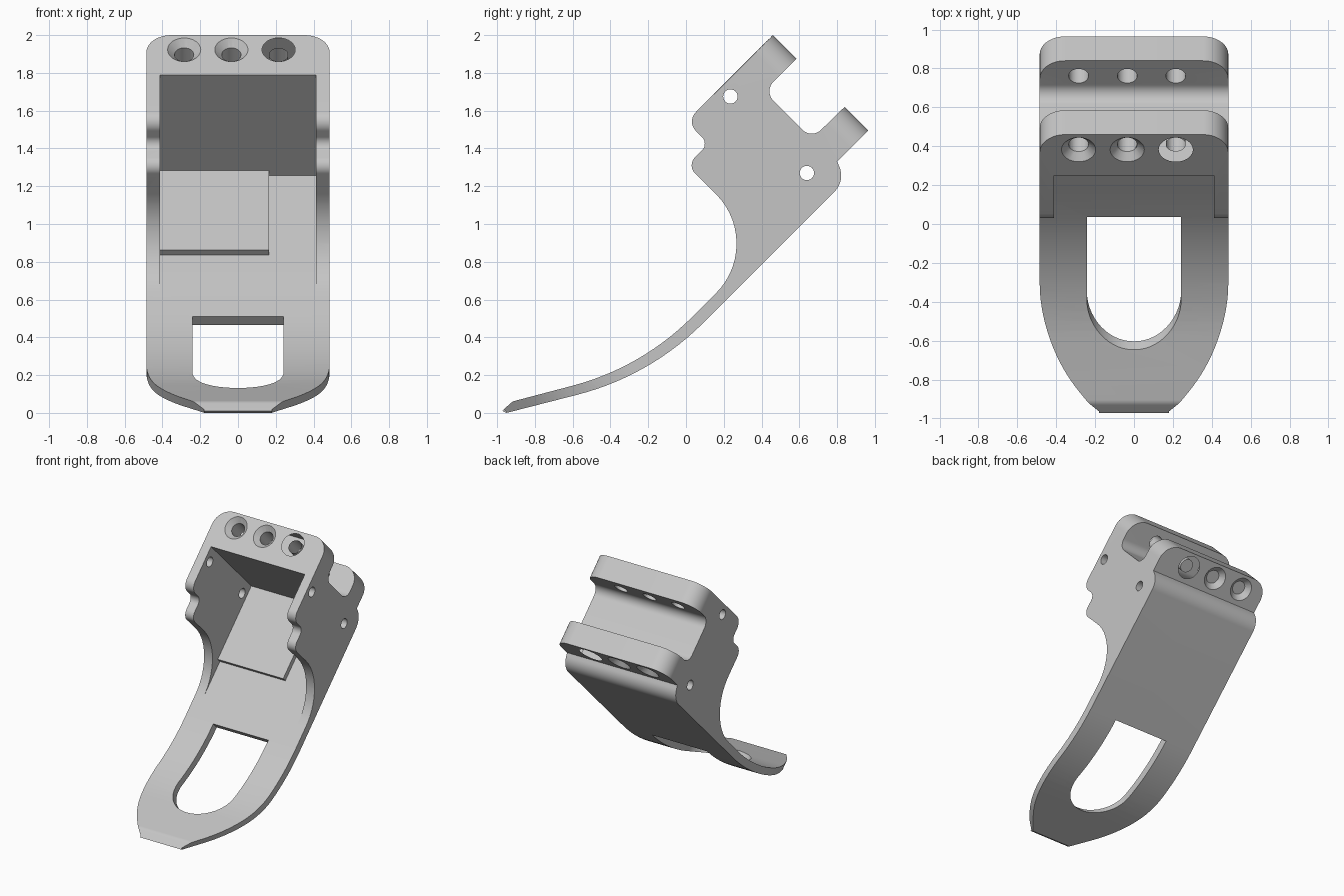
import bpy, bmesh, math
from mathutils import Vector

K = math.sqrt(0.5)
if "Cube" in bpy.data.objects:
    bpy.data.objects.remove(bpy.data.objects["Cube"])

grey = bpy.data.materials.new("light_grey")
grey.use_nodes = True
colour = (0.56, 0.56, 0.56, 1)
grey.diffuse_color = colour
grey.node_tree.nodes["Principled BSDF"].inputs["Base Color"].default_value = colour


def fillet(corners, steps=14):
    """Round each (a, b, radius) corner of a closed outline."""
    out = []
    for i, (a, b, r) in enumerate(corners):
        p = Vector((a, b))
        if r == 0:
            out.append(p)
            continue
        d0 = (Vector(corners[i - 1][:2]) - p).normalized()
        d1 = (Vector(corners[(i + 1) % len(corners)][:2]) - p).normalized()
        half = d0.angle(d1) / 2
        centre = p + (d0 + d1).normalized() * r / math.sin(half)
        start = p + d0 * r / math.tan(half) - centre
        end = p + d1 * r / math.tan(half) - centre
        sweep = start.angle(end)
        for k in range(steps + 1):
            t = k / steps
            out.append(centre + (start * math.sin((1 - t) * sweep)
                                 + end * math.sin(t * sweep)) / math.sin(sweep))
    return out


def circle(a, b, r, n=32):
    return [Vector((a + r * math.cos(math.tau * k / n), b + r * math.sin(math.tau * k / n)))
            for k in range(n)]


def side(p, x):
    """Outline in y, z pushed along x."""
    return (x, p.x, p.y)


def tilted(p, v):
    """Outline in x and the 45 degree slope, pushed along the slope's normal."""
    return (p.x, (p.y - v) * K, (p.y + v) * K)


def loft(name, place, poly_a, depth_a, poly_b, depth_b):
    bm = bmesh.new()
    lo = [bm.verts.new(place(p, depth_a)) for p in poly_a]
    hi = [bm.verts.new(place(p, depth_b)) for p in poly_b]
    bm.faces.new(lo)
    bm.faces.new(hi)
    for i in range(len(lo)):
        bm.faces.new((lo[i - 1], lo[i], hi[i], hi[i - 1]))
    bmesh.ops.recalc_face_normals(bm, faces=bm.faces)
    mesh = bpy.data.meshes.new(name)
    bm.to_mesh(mesh)
    bm.free()
    mesh.materials.append(grey)
    ob = bpy.data.objects.new(name, mesh)
    bpy.context.collection.objects.link(ob)
    return ob


def prism(name, place, poly, a, b):
    return loft(name, place, poly, a, poly, b)


def box(a0, a1, b0, b1):
    return [Vector(c) for c in ((a0, b0), (a1, b0), (a1, b1), (a0, b1))]


def combine(ob, cutter, operation="DIFFERENCE"):
    mod = ob.modifiers.new("cut", "BOOLEAN")
    mod.operation, mod.solver, mod.object = operation, "EXACT", cutter
    bpy.context.view_layer.objects.active = ob
    bpy.ops.object.modifier_apply(modifier=mod.name)
    bpy.data.objects.remove(cutter)


# Side profile: two prongs, back plate, curved tongue, scalloped front edge
profile = fillet([
    (0.46, 2.0, 0), (0.585, 1.875, 0), (0.413, 1.703, 0.07), (0.665, 1.45, 0.07),
    (0.84, 1.62, 0), (0.965, 1.495, 0), (0.80, 1.33, 0), (0.845, 1.23, 0.12),
    (-0.19, 0.195, 1.45), (-0.95, 0, 0), (-0.973, 0.01, 0), (-0.92, 0.06, 0.06),
    (-0.235, 0.24, 1.4), (0.4225, 0.8975, 0.37), (0.005, 1.31, 0.06),
    (0.12, 1.425, 0.05), (0.0025, 1.5425, 0.07)])
bracket = prism("bracket", side, profile, -0.485, 0.485)

# Plan outline: rounded prong corners and tapered tongue
half = [(0.485, 1.739, 0.13), (0.485, -0.335, 0.77), (0.18, -0.668, 0), (0.18, -0.8, 0)]
outline = fillet(half + [(-x, u, r) for x, u, r in reversed(half)])
combine(bracket, prism("outline_cutter", tilted, outline, -1, 2), "INTERSECT")

# Hollow between the side walls
FLOOR, CEILING = 0.475 * K, 2.04 * K
combine(bracket, prism("hollow_cutter", tilted, box(-0.412, 0.412, 0.45, CEILING), FLOOR, 2))

# Round-ended opening in the tongue
slot = fillet([(0.242, 0.385, 0), (0.242, -0.364, 0.24), (-0.242, -0.364, 0.24),
               (-0.242, 0.385, 0)])
combine(bracket, prism("slot_cutter", tilted, slot, -1, 1))

# Countersunk screw holes through both prongs
HOLE_U, FRONT, BACK = 2.305 * K, 1.54 * K, 0.53 * K
for x in (-0.285, -0.035, 0.215):
    bore, wide = circle(x, HOLE_U, 0.051), circle(x, HOLE_U, 0.098)
    combine(bracket, prism("bore_cutter", tilted, bore, 0, 2))
    for face, out in ((FRONT, 1), (BACK, -1)):
        combine(bracket, loft("sink_cutter", tilted, bore, face - out * 0.037,
                              wide, face + out * 0.01))

# Pin holes through the side walls
for y, z in ((0.235, 1.675), (0.64, 1.27)):
    combine(bracket, prism("pin_cutter", side, circle(y, z, 0.038), -1, 1))

# Raised pad on the floor of the hollow
pad = prism("raised_pad", tilted, box(-0.415, 0.163, 1.197 * K, CEILING + 0.005),
            FLOOR - 0.01, FLOOR + 0.038)

for ob in (bracket, pad):
    bpy.ops.object.select_all(action="DESELECT")
    ob.select_set(True)
    bpy.context.view_layer.objects.active = ob
    bpy.ops.object.shade_smooth_by_angle(angle=math.radians(30))
